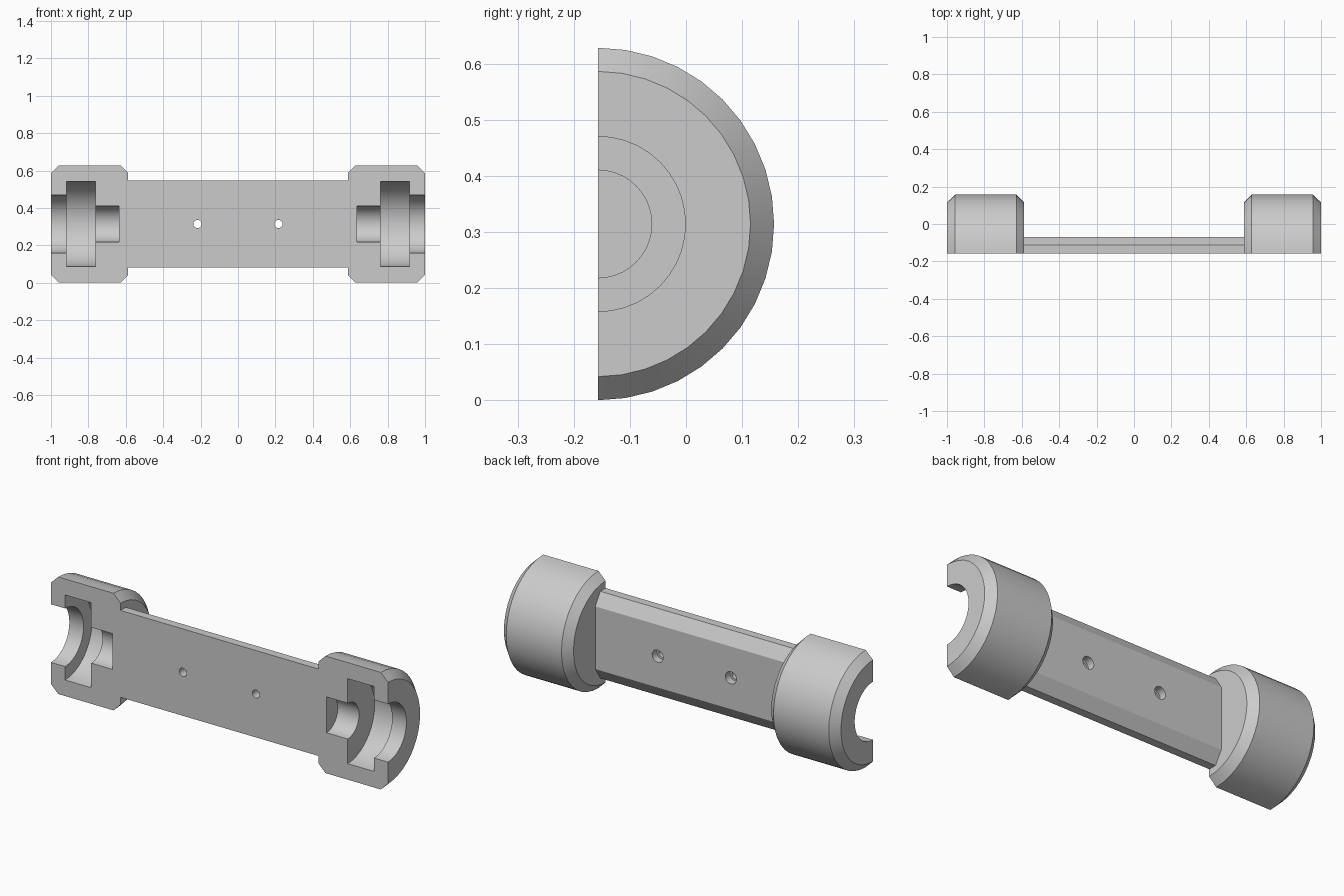
import bpy, bmesh, math
from mathutils import Matrix, Vector

cube = bpy.data.objects.get("Cube")
if cube:
    bpy.data.objects.remove(cube)

AXIS_Y, AXIS_Z = -0.157, 0.314   # shared long axis, lying in the flat front face
BACK_Y = -0.07                   # back face of the bar

grey = bpy.data.materials.new("plain grey")
grey.use_nodes = True
grey.diffuse_color = (0.6, 0.6, 0.6, 1)
grey.node_tree.nodes["Principled BSDF"].inputs["Base Color"].default_value = (0.6, 0.6, 0.6, 1)


def finish(bm, name):
    bmesh.ops.remove_doubles(bm, verts=bm.verts, dist=1e-5)
    bmesh.ops.recalc_face_normals(bm, faces=bm.faces)
    mesh = bpy.data.meshes.new(name)
    bm.to_mesh(mesh)
    bm.free()
    mesh.materials.append(grey)
    obj = bpy.data.objects.new(name, mesh)
    bpy.context.collection.objects.link(obj)
    return obj


def lathe(name, profile, side):
    """Revolve (x, radius) points around the long axis."""
    bm = bmesh.new()
    verts = [bm.verts.new((side * x, AXIS_Y, AXIS_Z + r)) for x, r in profile]
    edges = [bm.edges.new(pair) for pair in zip(verts, verts[1:])]
    bmesh.ops.spin(bm, geom=verts + edges, cent=(0, AXIS_Y, AXIS_Z), axis=(1, 0, 0),
                   angle=math.tau, steps=40, use_duplicate=False)
    return finish(bm, name)


def prism(name, section, half_length):
    """Extrude a (y, z) section along x."""
    bm = bmesh.new()
    face = bm.faces.new([bm.verts.new((-half_length, y, z)) for y, z in section])
    out = bmesh.ops.extrude_face_region(bm, geom=[face], use_keep_orig=True)
    moved = [v for v in out["geom"] if isinstance(v, bmesh.types.BMVert)]
    bmesh.ops.translate(bm, verts=moved, vec=(2 * half_length, 0, 0))
    return finish(bm, name)


def peg(name, x, radius, y0, y1):
    """Cylinder along y, used for drilling."""
    bm = bmesh.new()
    place = Matrix.Translation(Vector((x, (y0 + y1) / 2, AXIS_Z))) @ Matrix.Rotation(math.pi / 2, 4, "X")
    bmesh.ops.create_cone(bm, cap_ends=True, segments=24, radius1=radius, radius2=radius,
                          depth=y1 - y0, matrix=place)
    return finish(bm, name)


def combine(target, other, operation):
    mod = target.modifiers.new("combine", "BOOLEAN")
    mod.operation, mod.solver, mod.object = operation, "EXACT", other
    bpy.context.view_layer.objects.active = target
    bpy.ops.object.modifier_apply(modifier=mod.name)
    bpy.data.objects.remove(other)


# Bar with chamfered back edges, made too deep so the front can be cut flat
side_h, back_h, shoulder_y = 0.233, 0.168, -0.112
body = prism("handle_body", [
    (-0.3, AXIS_Z - side_h), (shoulder_y, AXIS_Z - side_h), (BACK_Y, AXIS_Z - back_h),
    (BACK_Y, AXIS_Z + back_h), (shoulder_y, AXIS_Z + side_h), (-0.3, AXIS_Z + side_h)], 0.61)

# Chamfered end caps with a stepped bore
cap_profile = [(0.587, 0), (0.587, 0.272), (0.629, 0.314), (0.957, 0.314), (1, 0.272),
               (1, 0.156), (0.916, 0.156), (0.916, 0.228), (0.761, 0.228),
               (0.761, 0.096), (0.635, 0.096), (0.635, 0)]
for side in (1, -1):
    combine(body, lathe("end_cap", cap_profile, side), "UNION")

# Screw holes, counterbored from the back
for x in (-0.217, 0.217):
    combine(body, peg("screw_hole", x, 0.022, -0.4, 0), "DIFFERENCE")
    combine(body, peg("counterbore", x, 0.033, BACK_Y - 0.04, 0), "DIFFERENCE")

# Cut away the front half, leaving the flat mating face
front_half = prism("front_half", [(-1, -1), (AXIS_Y, -1), (AXIS_Y, 2), (-1, 2)], 1.5)
combine(body, front_half, "DIFFERENCE")

bpy.ops.object.select_all(action="DESELECT")
body.select_set(True)
bpy.context.view_layer.objects.active = body
bpy.ops.object.shade_smooth_by_angle(angle=math.radians(30))
